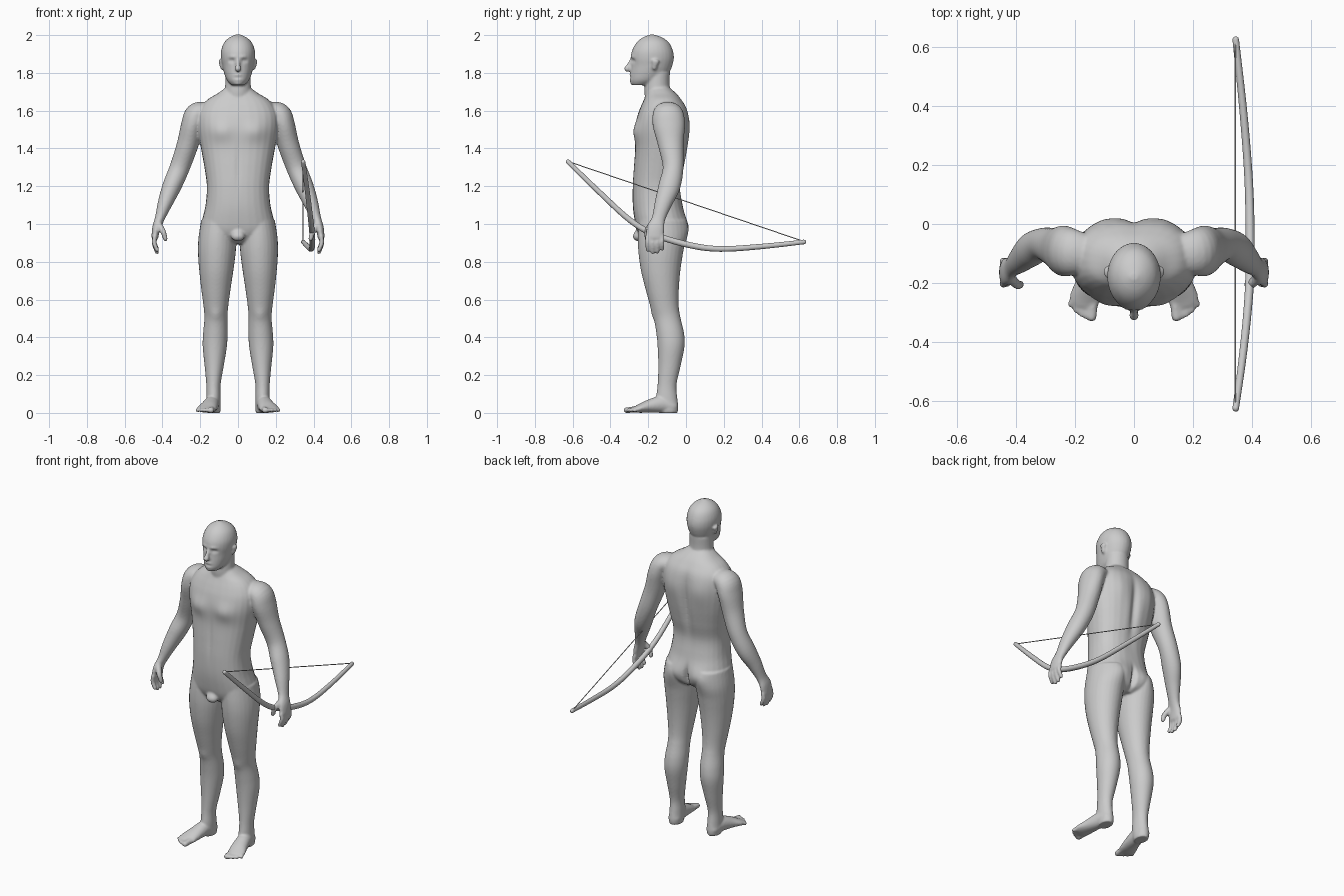
import bpy, bmesh, math
from mathutils import Vector

SIDES = 28
grey = bpy.data.materials.new("plain_grey")
grey.diffuse_color = (0.6, 0.6, 0.6, 1)


def smooth_path(pts, steps=5):
    """Catmull-Rom interpolation of tuples of any length."""
    out = []
    for i in range(len(pts) - 1):
        p0, p1 = pts[max(i - 1, 0)], pts[i]
        p2, p3 = pts[i + 1], pts[min(i + 2, len(pts) - 1)]
        for k in range(steps):
            t = k / steps
            out.append([0.5 * (2 * b + (c - a) * t + (2 * a - 5 * b + 4 * c - d) * t * t
                               + (3 * b - a - 3 * c + d) * t ** 3)
                        for a, b, c, d in zip(p0, p1, p2, p3)])
    out.append(list(pts[-1]))
    return out


def skin(bm, rings, power=2.0):
    """Closed skin over rings of (centre, half axis, half axis)."""
    def se(v):
        return math.copysign(abs(v) ** (2 / power), v)
    loops = []
    for c, u, w in rings:
        loops.append([bm.verts.new(c + u * se(math.cos(a)) + w * se(math.sin(a)))
                      for a in (2 * math.pi * i / SIDES for i in range(SIDES))])
    for a, b in zip(loops, loops[1:]):
        for i in range(SIDES):
            j = (i + 1) % SIDES
            bm.faces.new((a[i], a[j], b[j], b[i]))
    bm.faces.new(loops[0][::-1])
    bm.faces.new(loops[-1])


def stack(bm, stations, s=1, power=2.0):
    """Level rings from (x, z, half width, front y, back y)."""
    skin(bm, [(Vector((s * x, (f + b) / 2, z)), Vector((w, 0, 0)), Vector((0, (b - f) / 2, 0)))
              for x, z, w, f, b in smooth_path(stations)], power)


def tube(bm, pts, ref=(0, 1, 0), s=1):
    """Round-ended limb from (x, y, z, radius along ref, other radius)."""
    p = smooth_path([(s * x, y, z, a, b) for x, y, z, a, b in pts])
    rings = []
    for i, q in enumerate(p):
        t = (Vector(p[min(i + 1, len(p) - 1)][:3]) - Vector(p[max(i - 1, 0)][:3])).normalized()
        r = Vector(ref)
        u = (r - t * r.dot(t)).normalized()
        c, u, w = Vector(q[:3]), u * q[3], t.cross(u) * q[4]
        ring = [(c, u, w)]
        if i in (0, len(p) - 1):
            d = t * min(q[3], q[4]) * (-1 if i == 0 else 1)
            ring += [(c + d * math.sin(a), u * math.cos(a), w * math.cos(a)) for a in (0.5, 1.0, 1.4)]
            if i == 0:
                ring.reverse()
        rings += ring
    skin(bm, rings)


def finish(name, bm):
    bmesh.ops.recalc_face_normals(bm, faces=bm.faces)
    me = bpy.data.meshes.new(name)
    bm.to_mesh(me)
    bm.free()
    me.materials.append(grey)
    ob = bpy.data.objects.new(name, me)
    bpy.context.collection.objects.link(ob)
    bpy.context.view_layer.objects.active = ob
    for p in me.polygons:
        p.use_smooth = True
    return ob


def apply(ob, kind, **settings):
    m = ob.modifiers.new(kind.lower(), kind)
    for k, v in settings.items():
        setattr(m, k, v)
    bpy.ops.object.modifier_apply(modifier=m.name)


body = bmesh.new()

# Torso
stack(body, [(0, .895, .08, -.2, -.05), (0, .92, .16, -.235, -.015), (0, .96, .198, -.258, .0),
             (0, 1.02, .19, -.272, .0), (0, 1.1, .172, -.282, -.017), (0, 1.2, .165, -.283, -.03),
             (0, 1.3, .178, -.277, -.01), (0, 1.4, .196, -.27, .008), (0, 1.5, .213, -.27, .016),
             (0, 1.57, .213, -.258, .012), (0, 1.62, .195, -.24, .0), (0, 1.66, .16, -.222, -.025),
             (0, 1.69, .11, -.21, -.05), (0, 1.72, .068, -.2, -.085)], power=2.4)
# Neck
stack(body, [(0, 1.6, .09, -.21, -.04), (0, 1.66, .08, -.217, -.06),
             (0, 1.72, .069, -.22, -.085), (0, 1.8, .066, -.21, -.085)])
# Head
stack(body, [(0, 1.735, .034, -.285, -.19), (0, 1.76, .058, -.296, -.13), (0, 1.8, .074, -.294, -.09),
             (0, 1.84, .083, -.29, -.072), (0, 1.88, .09, -.292, -.064), (0, 1.92, .089, -.285, -.07),
             (0, 1.96, .074, -.262, -.09), (0, 1.987, .046, -.23, -.125), (0, 2.003, .012, -.19, -.17)])
# Nose and groin
tube(body, [(0, -.283, 1.875, .008, .01), (0, -.3, 1.845, .01, .012), (0, -.31, 1.822, .017, .017)], (1, 0, 0))
tube(body, [(0, -.24, .97, .03, .02), (0, -.255, .935, .036, .026)], (1, 0, 0))

for s in (1, -1):
    # Ears
    tube(body, [(.084, -.168, 1.825, .012, .009), (.094, -.16, 1.862, .019, .01)], s=s)
    # Legs
    stack(body, [(.1, 1.02, .095, -.25, -.01), (.109, .93, .1, -.255, .0), (.112, .85, .1, -.252, -.015),
                 (.115, .75, .09, -.238, -.03), (.117, .65, .077, -.213, -.038), (.117, .56, .065, -.188, -.038),
                 (.117, .5, .061, -.17, -.028), (.12, .42, .065, -.157, -.01), (.123, .35, .064, -.15, -.008),
                 (.126, .25, .051, -.147, -.028), (.13, .15, .038, -.15, -.05), (.13, .08, .038, -.158, -.046),
                 (.13, .03, .039, -.15, -.04), (.13, .0, .036, -.14, -.045)], s)
    # Feet and toes
    tube(body, [(.13, -.075, .034, .037, .034), (.138, -.13, .045, .04, .045), (.152, -.2, .034, .046, .034),
                (.166, -.25, .022, .052, .022), (.17, -.272, .018, .048, .016)], (1, 0, 0), s)
    for i in range(5):
        r = .017 if i == 0 else .0115
        tube(body, [(.137 + .017 * i, -.25, .02, r, r),
                    (.144 + .0175 * i, -.316 + .0027 * i * i, .014, r, r * .9)], (1, 0, 0), s)
    # Arms down to the palms
    tube(body, [(.17, -.1, 1.6, .068, .048), (.218, -.095, 1.58, .082, .062), (.242, -.09, 1.52, .085, .06),
                (.267, -.08, 1.42, .068, .057), (.308, -.068, 1.3, .055, .053), (.35, -.088, 1.2, .058, .05),
                (.386, -.12, 1.11, .046, .039), (.414, -.145, 1.03, .036, .026), (.432, -.16, .98, .046, .022),
                (.44, -.165, .93, .047, .018)], s=s)
    # Fingers and thumb
    for i in range(4):
        y, drop = -.203 + .0255 * i, (.012, 0, .003, .018)[i]
        tube(body, [(.44, y, .935, .0125, .0125), (.443, y, .893 + drop / 2, .0125, .0125),
                    (.428, y, .85 + drop, .011, .011)], s=s)
    tube(body, [(.42, -.18, 1.0, .018, .016), (.397, -.205, .96, .016, .015), (.384, -.205, .92, .013, .012)], s=s)

# Fuse the parts into one skin
figure = finish("body", body)
apply(figure, 'REMESH', mode='VOXEL', voxel_size=.0065)

# Soft muscle and face shaping: centre, reach, push
SHAPING = [
    ((.033, -.285, 1.864), (.017, .03, .010), .013),    # eye sockets
    ((.033, -.275, 1.862), (.008, .03, .005), -.005),   # eyes
    ((.030, -.285, 1.885), (.022, .03, .007), -.006),   # brows
    ((0, -.295, 1.775), (.022, .03, .005), .007),       # mouth
    ((0, -.295, 1.788), (.018, .03, .006), -.007),      # upper lip
    ((0, -.295, 1.764), (.016, .03, .006), -.005),      # lower lip
    ((0, -.295, 1.742), (.022, .03, .010), -.005),      # chin
    ((.09, -.26, 1.49), (.06, .05, .05), -.014),        # chest
    ((0, -.27, 1.3), (.012, .04, .12), .006),           # belly line
    ((0, .02, 1.4), (.022, .06, .18), -.02),            # spine groove
    ((.1, .01, 1.52), (.06, .05, .09), .010),           # shoulder blades
    ((.085, -.005, .98), (.06, .06, .055), .018),       # buttocks
    ((0, .0, .96), (.012, .06, .06), -.03),             # cleft
    ((.117, -.17, .52), (.03, .04, .03), -.006),        # kneecaps
]
for v in figure.data.vertices:
    co, push = v.co, 0.0
    for c, reach, amount in SHAPING:
        d = ((abs(co.x) - c[0]) / reach[0]) ** 2 + ((co.y - c[1]) / reach[1]) ** 2 \
            + ((co.z - c[2]) / reach[2]) ** 2
        if d < 9:
            push += amount * math.exp(-d)
    co.y += push
    co.z = max(co.z, 0.0)
apply(figure, 'SMOOTH', factor=.5, iterations=4)
for p in figure.data.polygons:
    p.use_smooth = True

# Bow stave
bow = bmesh.new()
tube(bow, [(.345, -.625, 1.33, .011, .012), (.368, -.455, 1.165, .013, .014), (.385, -.296, 1.02, .014, .015),
           (.393, -.164, .943, .015, .016), (.393, .02, .888, .015, .016), (.387, .18, .868, .014, .015),
           (.37, .39, .88, .013, .014), (.345, .625, .905, .011, .012)], (1, 0, 0))
finish("bow", bow)

# Bow string
string = bmesh.new()
tube(string, [(.343, -.615, 1.328, .0025, .0025), (.343, .617, .91, .0025, .0025)], (1, 0, 0))
finish("bow_string", string)
